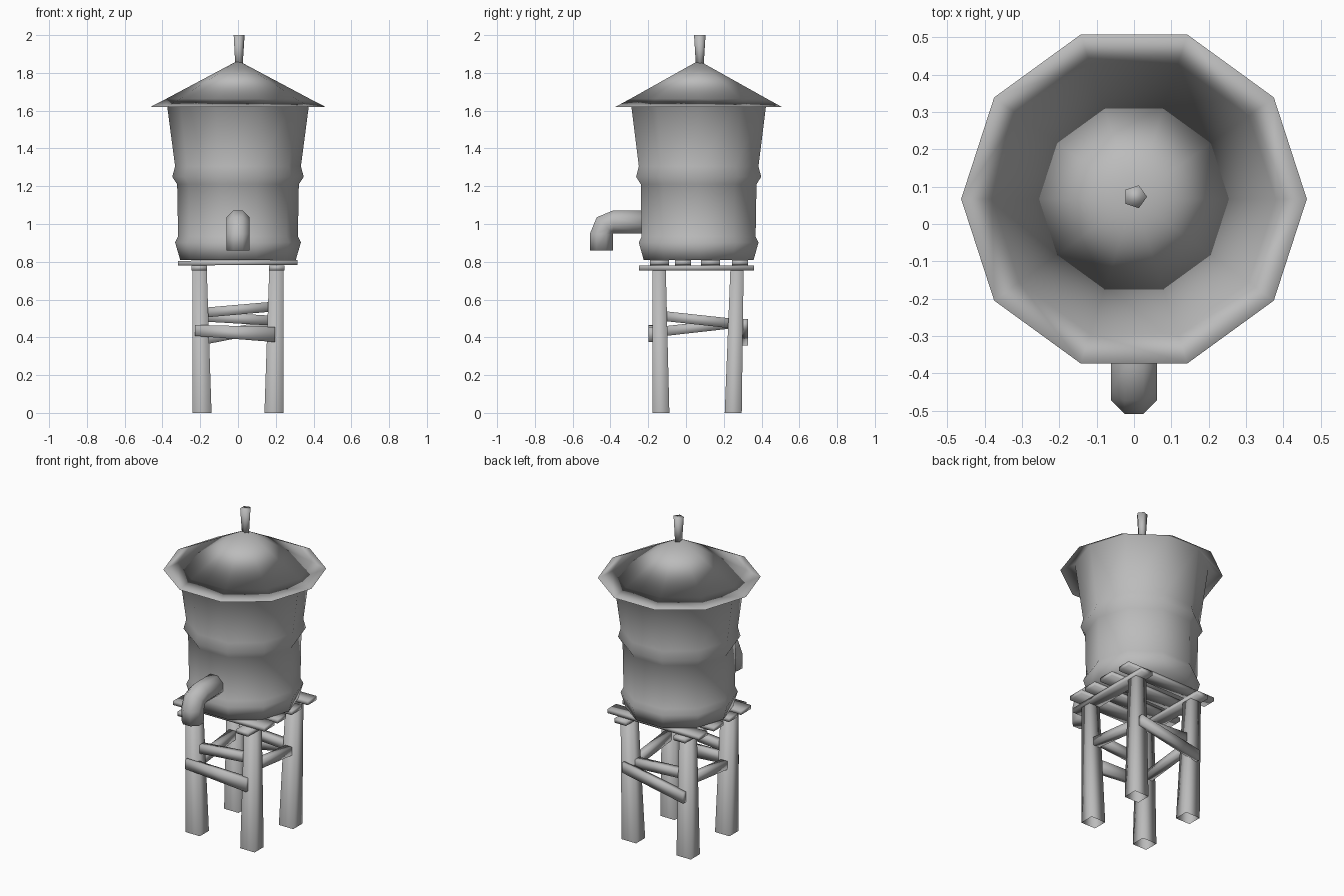
import bpy, bmesh, math
from mathutils import Vector

cube = bpy.data.objects.get("Cube")
if cube:
    bpy.data.objects.remove(cube, do_unlink=True)

grey = bpy.data.materials.new("plain_grey")
grey.use_nodes = True
COLOUR = (0.5, 0.5, 0.5, 1)
grey.diffuse_color = COLOUR
grey.node_tree.nodes["Principled BSDF"].inputs["Base Color"].default_value = COLOUR

CENTRE_Y = 0.067


def finish(bm, name):
    mesh = bpy.data.meshes.new(name)
    bm.to_mesh(mesh)
    bm.free()
    mesh.materials.append(grey)
    mesh.shade_smooth()
    obj = bpy.data.objects.new(name, mesh)
    bpy.context.collection.objects.link(obj)
    return obj


def ring(bm, centre, u, v, radius, sides, offset=0.0):
    """Regular ring of vertices in the plane of u and v."""
    angles = [2 * math.pi * i / sides + offset for i in range(sides)]
    return [bm.verts.new(Vector(centre) + radius * (math.cos(a) * Vector(u) + math.sin(a) * Vector(v)))
            for a in angles]


def bridge(bm, low, high):
    n = len(low)
    for i in range(n):
        j = (i + 1) % n
        bm.faces.new((low[i], low[j], high[j], high[i]))


def beam(name, start, end, size_start, size_end, capped=True):
    """Four-sided bar between two points; sizes are (horizontal or x, vertical or y)."""
    start, end = Vector(start), Vector(end)
    axis = (end - start).normalized()
    if abs(axis.z) > 0.8:
        u, v = Vector((1, 0, 0)), Vector((0, 1, 0))
    else:
        v = Vector((0, 0, 1))
        u = v.cross(axis).normalized()
    bm = bmesh.new()
    ends = []
    for point, (a, b) in ((start, size_start), (end, size_end)):
        ends.append([bm.verts.new(point + u * a * s / 2 + v * b * t / 2)
                     for s, t in ((-1, -1), (1, -1), (1, 1), (-1, 1))])
    bridge(bm, *ends)
    bm.faces.new(ends[1])
    if capped:
        bm.faces.new(ends[0][::-1])
    bmesh.ops.recalc_face_normals(bm, faces=bm.faces)
    return finish(bm, name)


X, Y, Z = (1, 0, 0), (0, 1, 0), (0, 0, 1)

# Tank with hoops, thin overhanging brim and conical roof
profile = [(0.306, 0.81), (0.333, 0.902), (0.317, 0.934), (0.322, 1.21), (0.348, 1.25),
           (0.333, 1.305), (0.38, 1.663), (0.463, 1.62)]
bm = bmesh.new()
rings = [ring(bm, (0, CENTRE_Y, z), X, Y, r, 10) for r, z in profile]
for low, high in zip(rings, rings[1:]):
    bridge(bm, low, high)
bm.faces.new(rings[0][::-1])
apex = bm.verts.new((0, CENTRE_Y, 1.865))
eave = rings[-2]
for i in range(10):
    bm.faces.new((eave[i], eave[(i + 1) % 10], apex))
finish(bm, "tank_and_roof")

# Finial on the roof
bm = bmesh.new()
base = ring(bm, (0.003, 0.073, 1.83), X, Y, 0.021, 5)
top = ring(bm, (0.003, 0.073, 2.0), X, Y, 0.032, 5)
bridge(bm, base, top)
bm.faces.new(top)
bm.faces.new(base[::-1])
finish(bm, "finial")

# Spout: straight run, quarter bend, short drop
R = 0.063
pivot = Vector((0, -0.385, 0.948))
stations = [(Vector((0, -0.2, pivot.z + R)), 0)]
stations += [(pivot + R * Vector((0, -math.sin(a), math.cos(a))), a) for a in (0, math.pi / 4, math.pi / 2)]
stations += [(Vector((0, pivot.y - R, 0.86)), math.pi / 2)]
bm = bmesh.new()
rings = [ring(bm, c, X, (0, -math.sin(a), math.cos(a)), 0.066, 8, math.pi / 8) for c, a in stations]
for a, b in zip(rings, rings[1:]):
    bridge(bm, a, b)
bm.faces.new(rings[-1])
bm.faces.new(rings[0][::-1])
bmesh.ops.recalc_face_normals(bm, faces=bm.faces)
finish(bm, "spout")

# Tapered legs, open underneath
for side, s in (("left", 1), ("right", -1)):
    for end, foot_y, top_y in (("front", -0.133, -0.142), ("back", 0.25, 0.27)):
        beam(f"{end}_{side}_leg", (s * 0.19, foot_y, 0), (s * 0.203, top_y, 0.765),
             (0.1, 0.09), (0.075, 0.07), capped=False)
    # Platform bearers running front to back
    beam(f"{side}_bearer", (s * 0.205, -0.25, 0.768), (s * 0.205, 0.36, 0.768),
         (0.08, 0.027), (0.08, 0.027))

# Platform planks running across
for i, (y, width) in enumerate(((-0.14, 0.1), (-0.015, 0.085), (0.13, 0.1), (0.285, 0.085))):
    beam(f"plank_{i + 1}", (-0.318, y, 0.793), (0.315, y, 0.796), (width, 0.024), (width, 0.026))

# Braces between the legs
inner = (0.045, 0.052)
beam("front_inner_brace", (-0.19, -0.135, 0.53), (0.19, -0.135, 0.563), inner, inner)
beam("back_inner_brace", (-0.19, 0.26, 0.51), (0.19, 0.26, 0.488), inner, inner)
beam("left_brace", (0.195, -0.14, 0.515), (0.195, 0.26, 0.472), inner, inner)
beam("right_brace", (-0.195, -0.14, 0.43), (-0.195, 0.26, 0.475), inner, inner)
beam("front_outer_brace", (-0.228, -0.182, 0.437), (0.195, -0.182, 0.415), (0.035, 0.058), (0.035, 0.08))
beam("back_outer_brace", (-0.21, 0.312, 0.388), (0.215, 0.312, 0.468), (0.035, 0.065), (0.035, 0.06))
